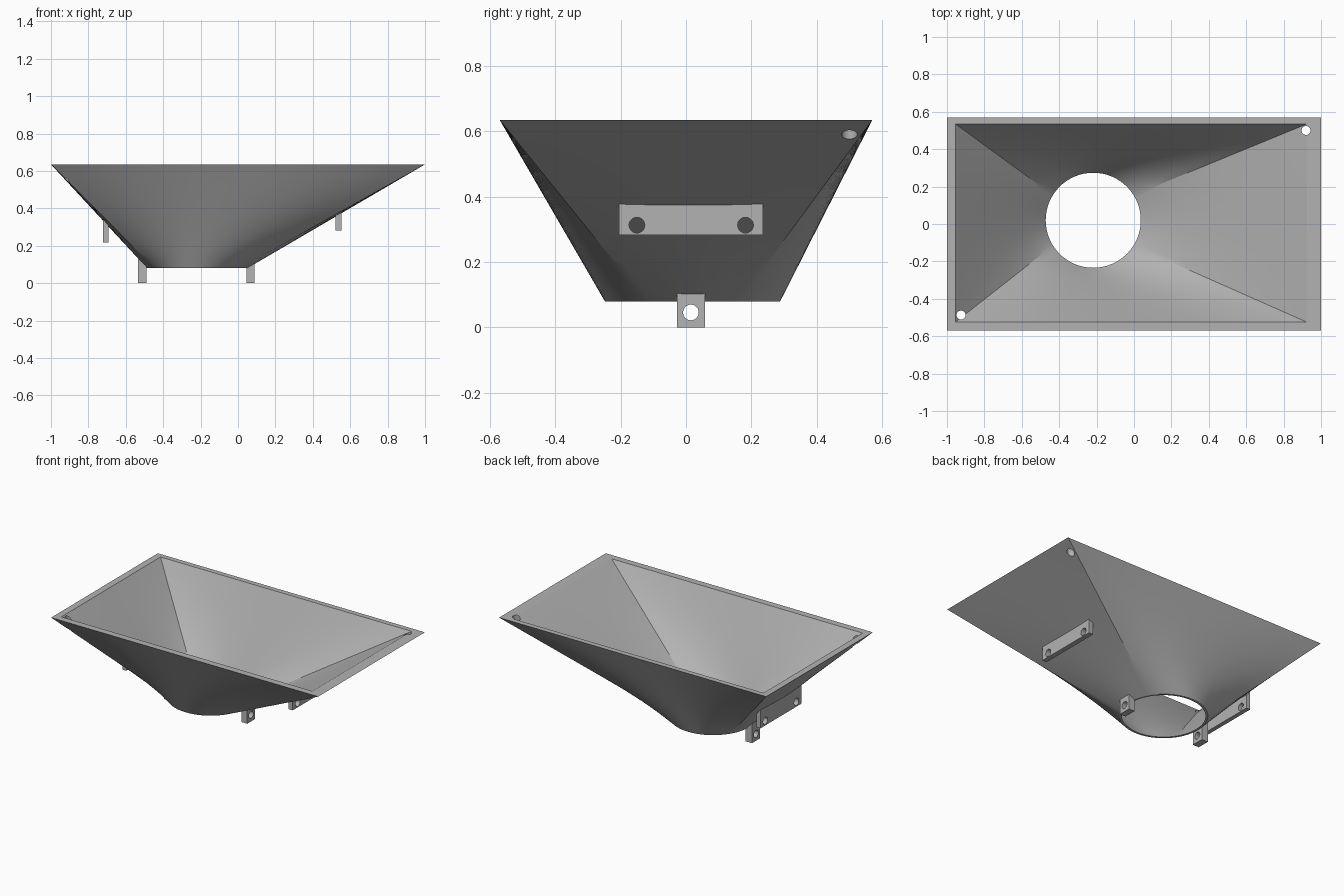
import bpy, bmesh, math
from mathutils import Vector

cube = bpy.data.objects.get("Cube")
if cube:
    bpy.data.objects.remove(cube, do_unlink=True)

grey = bpy.data.materials.new("plain grey")
grey.use_nodes = True
COLOUR = (0.45, 0.45, 0.45, 1)
grey.diffuse_color = COLOUR
grey.node_tree.nodes["Principled BSDF"].inputs["Base Color"].default_value = COLOUR

TOP, BOTTOM = 0.635, 0.08
CENTRE = Vector((-0.218, 0.02))
OUTER_R, INNER_R = 0.268, 0.254
STEPS, ROWS = 20, 10
HOLE_R = 0.024


def make_object(name, bm):
    bmesh.ops.recalc_face_normals(bm, faces=bm.faces)
    mesh = bpy.data.meshes.new(name)
    bm.to_mesh(mesh)
    bm.free()
    obj = bpy.data.objects.new(name, mesh)
    bpy.context.collection.objects.link(obj)
    mesh.materials.append(grey)
    return obj


def activate(obj):
    bpy.ops.object.select_all(action='DESELECT')
    obj.select_set(True)
    bpy.context.view_layer.objects.active = obj


def drill(obj, location, depth, along_x):
    """Cut one round hole through a part."""
    rotation = (0, math.pi / 2, 0) if along_x else (0, 0, 0)
    bpy.ops.mesh.primitive_cylinder_add(vertices=32, radius=HOLE_R, depth=depth,
                                        location=location, rotation=rotation)
    cutter = bpy.context.object
    cutter.hide_render = True
    cutter.data.materials.append(grey)
    mod = obj.modifiers.new("hole", 'BOOLEAN')
    mod.operation, mod.solver, mod.object = 'DIFFERENCE', 'EXACT', cutter
    activate(obj)
    bpy.ops.object.modifier_apply(modifier=mod.name)
    bpy.data.objects.remove(cutter, do_unlink=True)


def loft_rows(bm, x0, x1, y0, y1, radius):
    """Rows of vertices running from a rectangle down to a circle."""
    corners = [Vector(c) for c in ((x1, y0), (x1, y1), (x0, y1), (x0, y0))]
    a = math.radians(32)
    angles = [-a, a, math.pi - a, math.pi + a, 2 * math.pi - a]
    pairs = []
    for side in range(4):
        for i in range(STEPS):
            t = i / STEPS
            rim = corners[side].lerp(corners[(side + 1) % 4], t)
            ang = angles[side] + (angles[side + 1] - angles[side]) * t
            pairs.append((rim, CENTRE + radius * Vector((math.cos(ang), math.sin(ang)))))
    rows = []
    for r in range(ROWS + 1):
        s = r / ROWS
        z = TOP + (BOTTOM - TOP) * s
        rows.append([bm.verts.new((*p.lerp(q, s), z)) for p, q in pairs])
    return rows


# Funnel: outer skin, inner skin, top rim and bottom ring
bm = bmesh.new()
outer = loft_rows(bm, -1, 1, -0.57, 0.57, OUTER_R)
inner = loft_rows(bm, -0.955, 0.925, -0.525, 0.535, INNER_R)
loop = outer + inner[::-1]
for upper, lower in zip(loop, loop[1:] + loop[:1]):
    for i in range(len(upper)):
        j = (i + 1) % len(upper)
        bm.faces.new((upper[i], upper[j], lower[j], lower[i]))
funnel = make_object("funnel", bm)

# Small drain holes in two opposite corners
for x, y in ((0.92, 0.5), (-0.925, -0.487)):
    drill(funnel, (x, y, TOP), 0.4, False)
activate(funnel)
bpy.ops.object.shade_smooth_by_angle(angle=math.radians(20))


def wall_height(x):
    """Height of the funnel's outside along its middle line."""
    side = 1 if x > CENTRE.x else -1
    foot = CENTRE.x + side * OUTER_R
    return BOTTOM + (TOP - BOTTOM) * (x - foot) / (side - foot) + 0.007


def bracket(name, x0, x1, y0, y1, base, holes, hole_z):
    """Upright block whose sloping top meets the funnel wall."""
    bm = bmesh.new()
    profile = [(x0, base), (x1, base), (x1, wall_height(x1)), (x0, wall_height(x0))]
    face = bm.faces.new([bm.verts.new((x, y0, z)) for x, z in profile])
    ext = bmesh.ops.extrude_face_region(bm, geom=[face])
    verts = [v for v in ext["geom"] if isinstance(v, bmesh.types.BMVert)]
    bmesh.ops.translate(bm, verts=verts, vec=(0, y1 - y0, 0))
    obj = make_object(name, bm)
    for y in holes:
        drill(obj, ((x0 + x1) / 2, y, hole_z), 0.2, True)
    activate(obj)
    bpy.ops.object.shade_smooth_by_angle(angle=math.radians(20))


# Wide mounting plates under the sloping ends
bracket("left_mounting_plate", 0.52, 0.553, -0.205, 0.235, 0.283, (-0.15, 0.182), 0.313)
bracket("right_mounting_plate", -0.722, -0.693, -0.205, 0.235, 0.218, (-0.15, 0.182), 0.25)

# Small lugs beside the outlet
bracket("left_lug", 0.045, 0.088, -0.027, 0.058, 0, (0.015,), 0.046)
bracket("right_lug", -0.535, -0.488, -0.027, 0.058, 0, (0.015,), 0.046)
